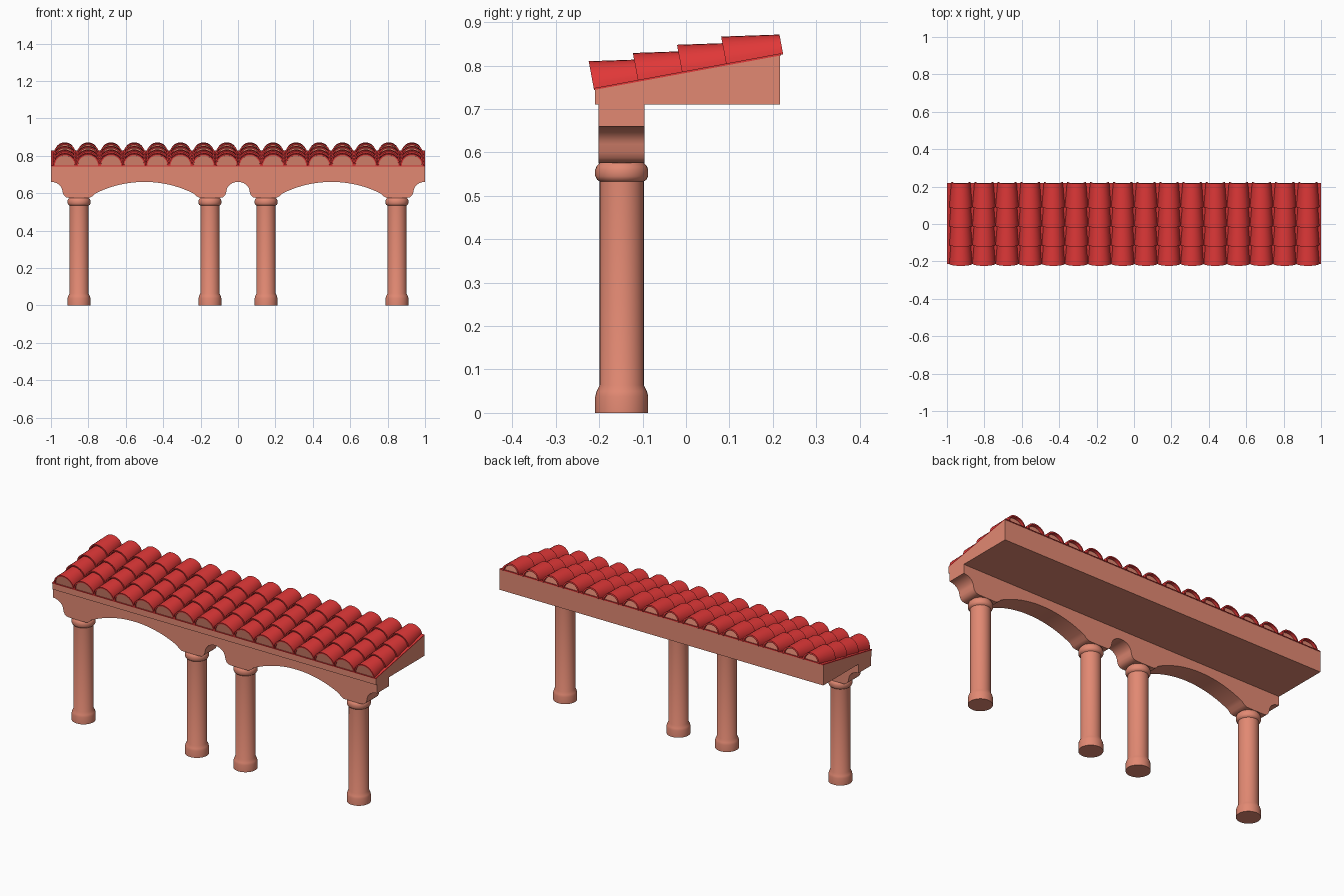
import bpy, bmesh, math

cube = bpy.data.objects.get("Cube")
if cube:
    bpy.data.objects.remove(cube, do_unlink=True)


def material(name, rgb):
    m = bpy.data.materials.new(name)
    m.use_nodes = True
    m.diffuse_color = (*rgb, 1)
    m.node_tree.nodes["Principled BSDF"].inputs["Base Color"].default_value = (*rgb, 1)
    return m


STUCCO = material("salmon stucco", (0.76, 0.25, 0.17))
CLAY = material("red clay", (0.76, 0.04, 0.04))


def make(name, bm, mat, smooth=True):
    bmesh.ops.recalc_face_normals(bm, faces=bm.faces)
    mesh = bpy.data.meshes.new(name)
    bm.to_mesh(mesh)
    bm.free()
    mesh.materials.append(mat)
    ob = bpy.data.objects.new(name, mesh)
    bpy.context.collection.objects.link(ob)
    if smooth:
        bpy.ops.object.select_all(action="DESELECT")
        ob.select_set(True)
        bpy.context.view_layer.objects.active = ob
        bpy.ops.object.shade_smooth_by_angle(angle=math.radians(35))
    return ob


def prism(name, points, offset, mat, smooth=True):
    """Extrude a closed outline of 3D points along an offset."""
    bm = bmesh.new()
    face = bm.faces.new([bm.verts.new(p) for p in points])
    ext = bmesh.ops.extrude_face_region(bm, geom=[face])
    verts = [g for g in ext["geom"] if isinstance(g, bmesh.types.BMVert)]
    bmesh.ops.translate(bm, verts=verts, vec=offset)
    return make(name, bm, mat, smooth)


def lathe(name, profile, x, y, mat, sides=32):
    bm = bmesh.new()
    rings = [[bm.verts.new((r * math.cos(math.tau * i / sides),
                            r * math.sin(math.tau * i / sides), z))
              for i in range(sides)] for r, z in profile]
    for a, b in zip(rings, rings[1:]):
        for i in range(sides):
            j = (i + 1) % sides
            bm.faces.new((a[i], a[j], b[j], b[i]))
    bm.faces.new(rings[0])
    bm.faces.new(rings[-1])
    ob = make(name, bm, mat)
    ob.location = (x, y, 0)
    return ob


# Columns
COLUMN = [(0.061, 0), (0.061, 0.038), (0.058, 0.05), (0.051, 0.064),
          (0.051, 0.533), (0.057, 0.537), (0.061, 0.545),
          (0.061, 0.56), (0.058, 0.568), (0.051, 0.576)]
for side, label in ((-1, "right"), (1, "left")):
    for x, place in ((0.15, "inner"), (0.85, "outer")):
        lathe(f"{label}_{place}_column", COLUMN, side * x, -0.148, STUCCO)

# Arched beam: a quarter outline mirrored twice
quarter = []
for i in range(9):
    t = math.radians(80) * i / 8
    quarter.append((0.061 * math.sin(t), 0.61 + 0.05 * math.cos(t)))
quarter += [(0.064, 0.6), (0.07, 0.587), (0.08, 0.578), (0.095, 0.575),
            (0.205, 0.575), (0.222, 0.583)]
for i in range(15):
    d = 0.265 * (1 - i / 14)
    quarter.append((0.5 - d, 0.66 - 0.589 + math.sqrt(0.589 ** 2 - d * d)))
half = quarter + [(1 - x, z) for x, z in reversed(quarter[:-1])]
under = [(-x, z) for x, z in reversed(half[1:])] + half
outline = [(x, -0.202, z) for x, z in under + [(1, 0.72), (-1, 0.72)]]
prism("arched_beam", outline, (0, 0.107, 0), STUCCO)

# Sloped roof body
wedge = [(-0.21, 0.71), (0.217, 0.71), (0.217, 0.823), (-0.21, 0.744)]
prism("roof_body", [(-1, y, z) for y, z in wedge], (2, 0, 0), STUCCO, False)

# Everything on the slope shares one tilted frame
SLOPE = math.atan(0.186)
PITCH_X, COLS, FIRST_X = 0.1237, 16, -0.926
PITCH_Y, ROWS = 0.1034, 4


def on_slope(ob, x=0):
    ob.location = (x, -0.212, 0.745)
    ob.rotation_euler.x = SLOPE


def repeat(ob, count, offset):
    mod = ob.modifiers.new("repeat", "ARRAY")
    mod.count = count
    mod.use_relative_offset = False
    mod.use_constant_offset = True
    mod.constant_offset_displace = offset


def arch(width, height, y, steps=14):
    return [(width * math.cos(math.pi * i / steps), y,
             height * math.sin(math.pi * i / steps)) for i in range(steps + 1)]


# Clay sheet under the tiles
sheet = [(-1, 0, -0.002), (-1, 0.438, -0.002), (-1, 0.438, 0.003), (-1, 0, 0.003)]
on_slope(prism("roof_underlay", sheet, (2, 0, 0), CLAY, False))

# Tapered barrel tile, repeated over the roof
LENGTH, WALL = 0.133, 0.008
bm = bmesh.new()
loops = [[bm.verts.new(p) for p in arch(w, h, y)] for w, h, y in (
    (0.062, 0.066, 0), (0.051, 0.046, LENGTH),
    (0.051 - WALL, 0.046 - WALL, LENGTH), (0.062 - WALL, 0.066 - WALL, 0))]
for a, b in zip(loops, loops[1:] + loops[:1]):
    for i in range(len(a) - 1):
        bm.faces.new((a[i], a[i + 1], b[i + 1], b[i]))
for end in (0, -1):
    bm.faces.new([loop[end] for loop in loops])
tiles = make("roof_tiles", bm, CLAY)
on_slope(tiles, FIRST_X)
repeat(tiles, COLS, (PITCH_X, 0, 0))
repeat(tiles, ROWS, (0, PITCH_Y, 0))

# Stucco plugs closing the tile ends at both eaves
for name, w, h, y in (("front_plugs", 0.054, 0.057, 0.004),
                      ("back_plugs", 0.044, 0.038, 0.41)):
    plugs = prism(name, arch(w, h, y), (0, 0.018, 0), STUCCO)
    on_slope(plugs, FIRST_X)
    repeat(plugs, COLS, (PITCH_X, 0, 0))
